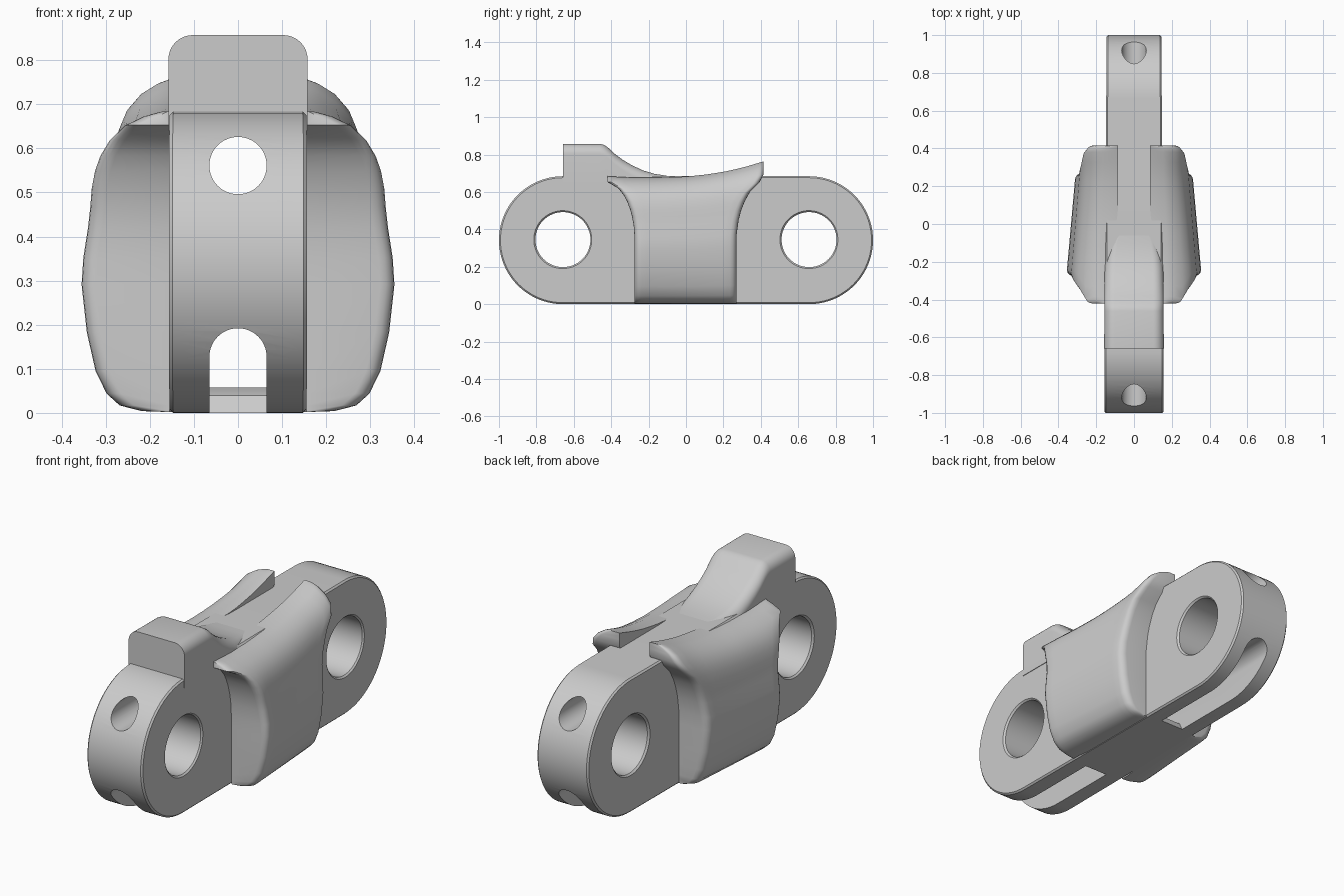
import bpy, bmesh
from math import sin, cos, pi, sqrt, radians

if "Cube" in bpy.data.objects:
    bpy.data.objects.remove(bpy.data.objects["Cube"], do_unlink=True)

GREY = (0.6, 0.6, 0.6, 1)
mat = bpy.data.materials.new("plain grey")
mat.use_nodes = True
mat.diffuse_color = GREY
mat.node_tree.nodes["Principled BSDF"].inputs["Base Color"].default_value = GREY


def lerp_path(points, t):
    """Smoothly read a height from a short list of (position, height)."""
    if t <= points[0][0]:
        return points[0][1]
    for (a, p), (b, q) in zip(points, points[1:]):
        if t <= b:
            return p + (q - p) * (t - a) / (b - a)
    return points[-1][1]


def loft(name, rings, strip_caps=False):
    """Skin a row of closed rings and cap both ends."""
    bm = bmesh.new()
    rows = [[bm.verts.new(p) for p in ring] for ring in rings]
    n = len(rows[0])
    for a, b in zip(rows, rows[1:]):
        for i in range(n):
            j = (i + 1) % n
            bm.faces.new((a[i], a[j], b[j], b[i]))
    for row in (rows[0], rows[-1]):
        if strip_caps:
            for i in range(n // 2 - 1):
                bm.faces.new((row[i], row[i + 1], row[n - 2 - i], row[n - 1 - i]))
        else:
            bm.faces.new(row)
    bmesh.ops.recalc_face_normals(bm, faces=bm.faces)
    mesh = bpy.data.meshes.new(name)
    bm.to_mesh(mesh)
    bm.free()
    mesh.materials.append(mat)
    obj = bpy.data.objects.new(name, mesh)
    bpy.context.collection.objects.link(obj)
    return obj


def activate(obj):
    bpy.ops.object.select_all(action="DESELECT")
    obj.select_set(True)
    bpy.context.view_layer.objects.active = obj


def smooth(obj, angle=35):
    activate(obj)
    bpy.ops.object.shade_smooth_by_angle(angle=radians(angle))


def cut(obj, cutter):
    cutter.hide_render = True
    mod = obj.modifiers.new("cut", "BOOLEAN")
    mod.operation = "DIFFERENCE"
    mod.solver = "EXACT"
    mod.object = cutter
    activate(obj)
    bpy.ops.object.modifier_apply(modifier=mod.name)
    bpy.data.objects.remove(cutter, do_unlink=True)


# Link body: a long rounded plate, slightly narrower at the back
MID, PIN_Y, END_R = 0.342, 0.658, 0.342


def half_width(y):
    return 0.151 - 0.006 * y


def body_ring(side, radius, inset):
    ring = []
    for end in (1, -1):
        for i in range(41):
            a = pi * i / 40 - pi / 2
            y = end * (PIN_Y + radius * cos(a))
            ring.append((side * (half_width(y) - inset), y, MID + end * radius * sin(a)))
    return ring


CH = 0.008
body = loft("link_body", [body_ring(-1, END_R - CH, 0), body_ring(-1, END_R, CH),
                          body_ring(1, END_R, CH), body_ring(1, END_R - CH, 0)])


# Chamfered pin holes across the link
def pin_ring(x, y, r):
    return [(x, y + r * cos(2 * pi * i / 64), MID + 0.003 + r * sin(2 * pi * i / 64))
            for i in range(64)]


for y in (-PIN_Y, PIN_Y):
    w = half_width(y)
    sections = ((-w - 0.02, 0.175), (-w + 0.008, 0.147), (w - 0.008, 0.147), (w + 0.02, 0.175))
    cut(body, loft("pin_cutter", [pin_ring(x, y, r) for x, r in sections]))

# Round bore along the upper part
BORE = 0.065
cut(body, loft("bore_cutter", [[(BORE * cos(2 * pi * i / 48), y, 0.561 + BORE * sin(2 * pi * i / 48))
                                for i in range(48)] for y in (-1.2, 1.2)]))


# Arched tunnel along the lower part, open below at both ends
def arch_ring(y, floor):
    arc = [(BORE * cos(pi * i / 24), y, 0.127 + BORE * sin(pi * i / 24)) for i in range(25)]
    return arc + [(-BORE, y, floor), (BORE, y, floor)]


cut(body, loft("slot_cutter", [arch_ring(y, f) for y, f in (
    (-1.2, -0.1), (-0.3, -0.1), (-0.29, 0.0), (-0.27, 0.04), (-0.23, 0.058),
    (0.23, 0.058), (0.27, 0.04), (0.29, 0.0), (0.3, -0.1), (1.2, -0.1))]))
smooth(body)


# Raised cam with a concave ramp on top of the front end
def inner_x(y):
    t = min(max((y + 0.25) / 0.33, 0), 1)
    return 0.155 - 0.07 * t * t * (3 - 2 * t)


def cam_ring(y, top):
    base = 0.64
    w = min(half_width(y) + 0.003, inner_x(y) + 0.004)
    r = min(0.055, (top - base) * 0.9)
    arc = [(w - r + r * cos(pi * i / 16), top - r + r * sin(pi * i / 16)) for i in range(9)]
    half = [(w, base)] + arc
    return [(x, y, z) for x, z in half] + [(-x, y, z) for x, z in reversed(half)]


cam_profile = [(-0.658, 0.857), (-0.46, 0.857), (-0.44, 0.852), (-0.42, 0.84), (-0.38, 0.803),
               (-0.34, 0.773), (-0.29, 0.743), (-0.23, 0.715), (-0.17, 0.697), (-0.1, 0.686),
               (0, 0.681), (0.1, 0.678)]
smooth(loft("ramp_cam", [cam_ring(y, z) for y, z in cam_profile]))

# Side saddles: bulged cheeks with flared ends and a rising rear tooth
cheek = [(0.15, 0.003), (0.22, 0.006), (0.27, 0.025), (0.3, 0.065), (0.325, 0.14), (0.345, 0.27),
         (0.357, 0.43), (0.353, 0.52), (0.342, 0.62), (0.336, 0.69), (0.332, 0.75), (0.324, 0.81),
         (0.312, 0.86), (0.291, 0.91), (0.257, 0.955), (0.215, 0.985), (0.18, 1)]
top_edge = [(-0.42, 0.684), (-0.3, 0.677), (-0.15, 0.676), (0, 0.682), (0.1, 0.692),
            (0.2, 0.707), (0.3, 0.729), (0.42, 0.765)]
ROUND = 0.035


def flare(z):
    s = min(max((z - 0.35) / 0.3, 0), 1)
    return 1 - sqrt(1 - min(s * s, 0.999))


def saddle_ring(side, x, v):
    front = -0.275 - 0.15 * flare(v * 0.684)
    back = 0.27 + 0.15 * flare(v * 0.75)
    near = [ROUND * k for k in (0, 0.08, 0.3, 0.6, 1)]
    span = back - front - 2 * ROUND
    ys = [front + d for d in near]
    ys += [front + ROUND + span * i / 14 for i in range(1, 14)]
    ys += [back - d for d in reversed(near)]
    outer, inner = [], []
    for y in ys:
        z = v * lerp_path(top_edge, y)
        t = max(0, 1 - min(y - front, back - y) / ROUND)
        wide = x * (0.934 - 0.25 * y) if abs(y) < 0.27 else x * (0.934 - 0.0675 * y / abs(y))
        wide -= ROUND * (1 - sqrt(max(0, 1 - t * t)))
        outer.append((side * max(wide, inner_x(y) + 0.004), y, z))
        inner.append((side * inner_x(y), y, z))
    return outer + inner[::-1]


for label, side in (("left", 1), ("right", -1)):
    smooth(loft(label + "_saddle", [saddle_ring(side, x, v) for x, v in cheek], True), 45)
